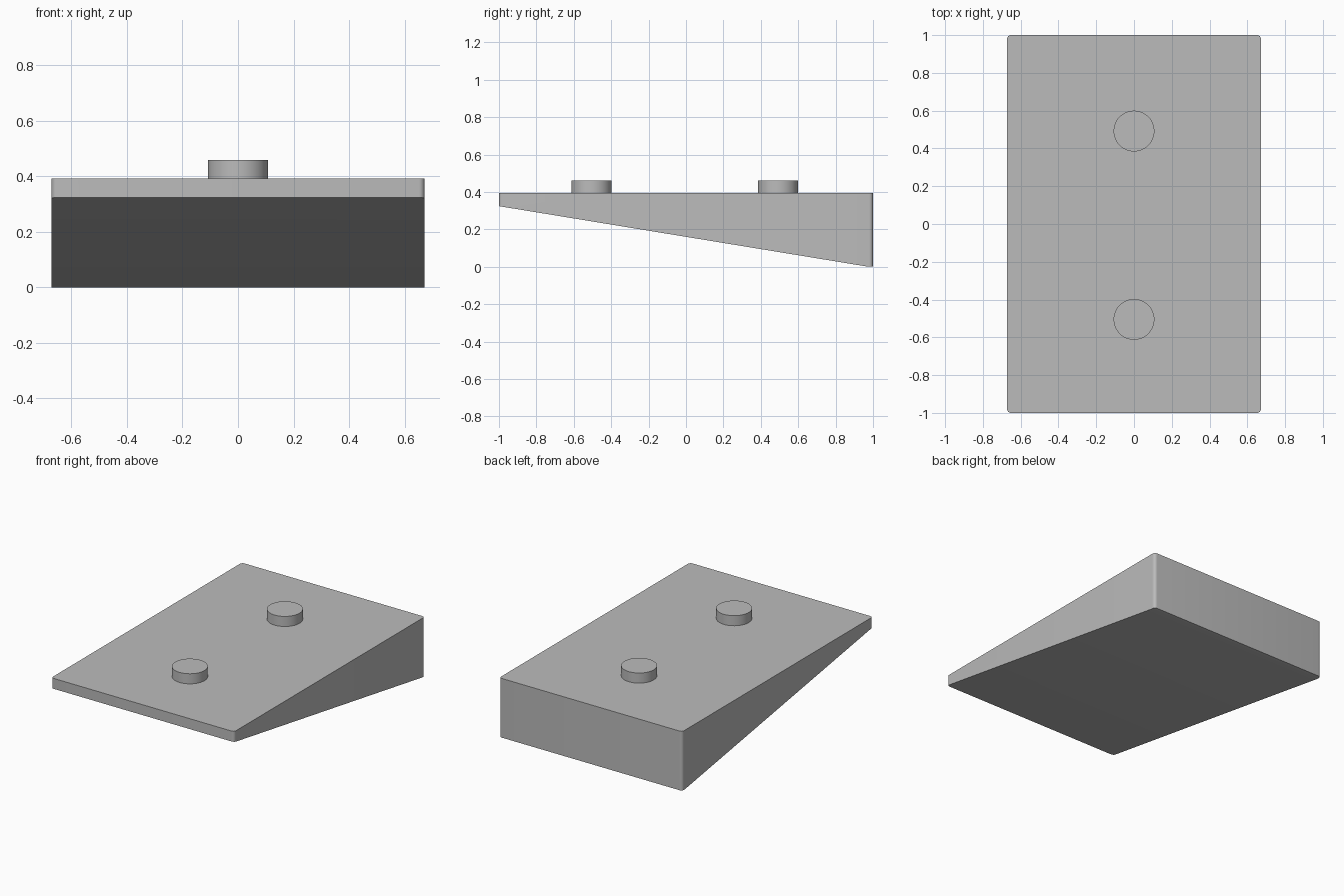
import bpy
import bmesh
from math import cos, sin, pi, radians

HALF_W, HALF_L = 0.672, 1.0
TOP_Z, STUD_TOP = 0.393, 0.46
CORNER_R = 0.02
SLOPE, FLAT_Y = 0.164, 0.975

if "Cube" in bpy.data.objects:
    bpy.data.objects.remove(bpy.data.objects["Cube"], do_unlink=True)

grey = bpy.data.materials.new("plain grey")
grey.use_nodes = True
colour = (0.5, 0.5, 0.5, 1)
grey.diffuse_color = colour
grey.node_tree.nodes["Principled BSDF"].inputs["Base Color"].default_value = colour


def finish(name, bm):
    """Turn a bmesh into a smooth-shaded object with sharp edges kept."""
    bmesh.ops.recalc_face_normals(bm, faces=bm.faces)
    mesh = bpy.data.meshes.new(name)
    bm.to_mesh(mesh)
    bm.free()
    mesh.materials.append(grey)
    obj = bpy.data.objects.new(name, mesh)
    bpy.context.collection.objects.link(obj)
    bpy.ops.object.select_all(action="DESELECT")
    obj.select_set(True)
    bpy.context.view_layer.objects.active = obj
    bpy.ops.object.shade_smooth_by_angle(angle=radians(35))
    return obj


# Wedge body: rounded rectangle extruded down to a sloping underside
bm = bmesh.new()
steps = 6
outline = []
for i, (sx, sy) in enumerate([(1, 1), (-1, 1), (-1, -1), (1, -1)]):
    for k in range(steps + 1):
        a = (i + k / steps) * pi / 2
        outline.append(bm.verts.new((sx * (HALF_W - CORNER_R) + CORNER_R * cos(a),
                                     sy * (HALF_L - CORNER_R) + CORNER_R * sin(a),
                                     TOP_Z)))
top = bm.faces.new(outline)
lower = bmesh.ops.extrude_face_region(bm, geom=[top], use_keep_orig=True)["geom"]
for v in lower:
    if isinstance(v, bmesh.types.BMVert):
        v.co.z = 0
# Crease where the slope meets the narrow flat heel
bmesh.ops.bisect_plane(bm, geom=bm.verts[:] + bm.edges[:] + bm.faces[:],
                       plane_co=(0, FLAT_Y, 0), plane_no=(0, 1, 0))
for v in bm.verts:
    if v.co.z < TOP_Z / 2:
        v.co.z = max(0, SLOPE * (FLAT_Y - v.co.y))
# Rejoin the flat top into one face
seam = [e for e in bm.edges if len(e.link_faces) == 2
        and all(v.co.z > TOP_Z - 0.001 for f in e.link_faces for v in f.verts)]
bmesh.ops.dissolve_edges(bm, edges=seam)
finish("wedge_body", bm)

# Two round studs on the top
for name, y in (("front_stud", -0.505), ("back_stud", 0.492)):
    bm = bmesh.new()
    bmesh.ops.create_cone(bm, cap_ends=True, segments=48, radius1=0.108,
                          radius2=0.108, depth=STUD_TOP - TOP_Z)
    bmesh.ops.translate(bm, verts=bm.verts, vec=(0, y, (STUD_TOP + TOP_Z) / 2))
    # The hidden lower cap is left out
    bmesh.ops.delete(bm, geom=[f for f in bm.faces if f.normal.z < -0.9],
                     context="FACES_ONLY")
    finish(name, bm)
